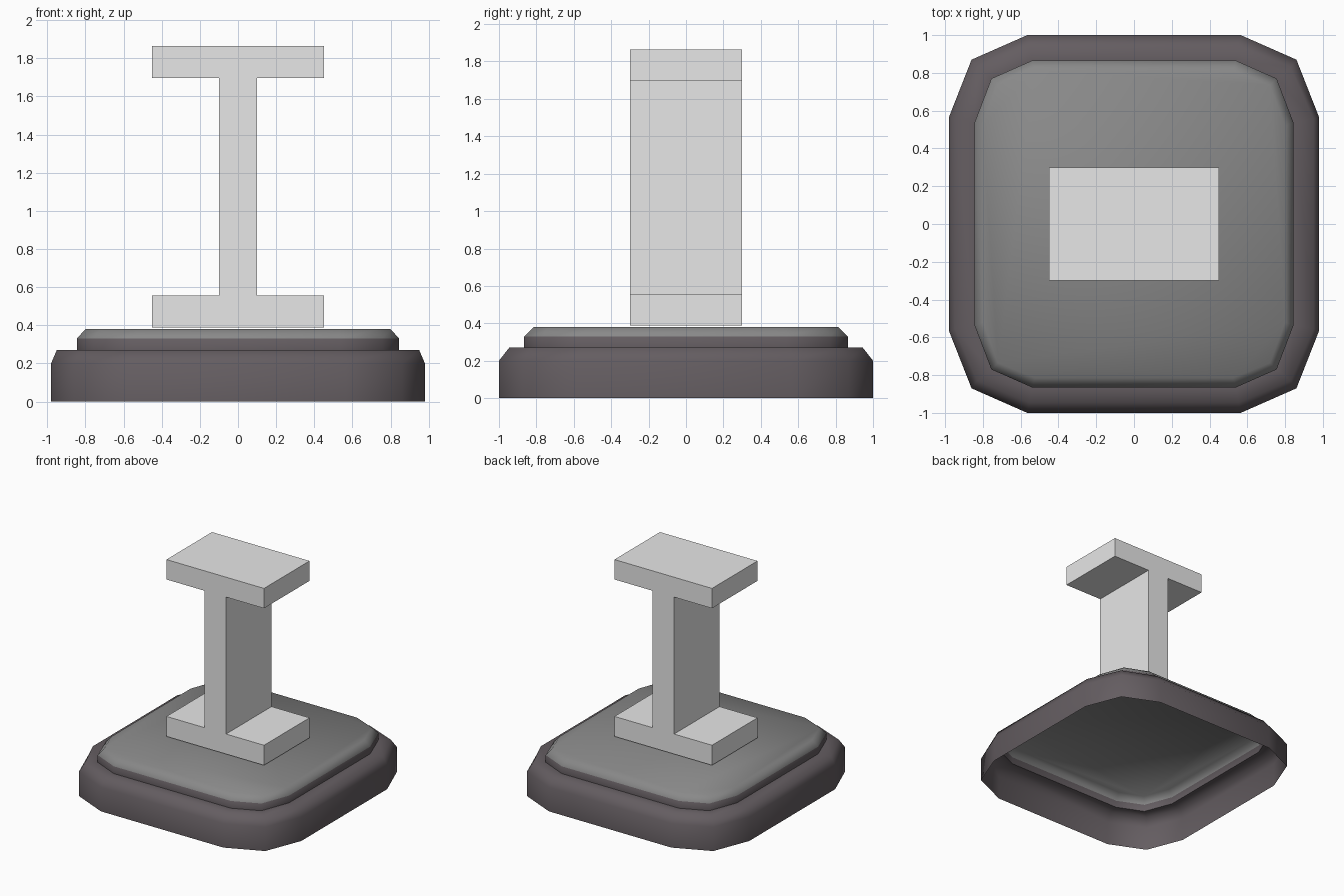
import bpy, bmesh, math

if "Cube" in bpy.data.objects:
    bpy.data.objects.remove(bpy.data.objects["Cube"])


def material(name, rgb):
    m = bpy.data.materials.new(name)
    m.diffuse_color = (*rgb, 1)
    m.use_nodes = True
    m.node_tree.nodes["Principled BSDF"].inputs["Base Color"].default_value = m.diffuse_color
    return m


dark = material("dark_plum_grey", (0.127, 0.109, 0.119))
grey = material("mid_grey", (0.25, 0.25, 0.25))
light = material("light_grey", (0.8, 0.8, 0.8))


def finish(bm, name, mats):
    me = bpy.data.meshes.new(name)
    bm.to_mesh(me)
    bm.free()
    for m in mats:
        me.materials.append(m)
    ob = bpy.data.objects.new(name, me)
    bpy.context.collection.objects.link(ob)
    return ob


def ring(bm, quarter, z):
    """Twelve-sided loop mirrored from three points of the first quadrant."""
    pts = list(quarter)
    pts += [(-x, y) for x, y in reversed(pts)]
    pts += [(-x, -y) for x, y in pts]
    return [bm.verts.new((x, y, z)) for x, y in pts]


# Hollow stepped base, open underneath
wide = [(0.98, 0.565), (0.86, 0.87), (0.565, 1.0)]
rim = [(0.95, 0.555), (0.83, 0.83), (0.555, 0.945)]
step = [(0.845, 0.535), (0.755, 0.77), (0.54, 0.865)]
top = [(0.80, 0.52), (0.72, 0.735), (0.525, 0.815)]
bm = bmesh.new()
levels = [(wide, 0), (wide, 0.2), (rim, 0.27), (step, 0.27), (step, 0.33), (top, 0.38)]
loops = [ring(bm, q, z) for q, z in levels]
for a, b in zip(loops, loops[1:]):
    for i in range(12):
        j = (i + 1) % 12
        bm.faces.new((a[i], a[j], b[j], b[i]))
bm.faces.new(loops[-1])
for f in bm.faces:  # grey cap above the step wall
    f.material_index = int(f.calc_center_median().z > 0.34)
base = finish(bm, "stepped_base", [dark, grey])
bpy.context.view_layer.objects.active = base
base.select_set(True)
bpy.ops.object.shade_smooth_by_angle(angle=math.radians(80))

# Upright beam: flanged profile extruded front to back
half = [(0.45, 0.388), (0.45, 0.555), (0.1, 0.555), (0.1, 1.697), (0.45, 1.697), (0.45, 1.863)]
outline = half + [(-x, z) for x, z in reversed(half)]
bm = bmesh.new()
face = bm.faces.new([bm.verts.new((x, -0.3, z)) for x, z in outline])
out = bmesh.ops.extrude_face_region(bm, geom=[face])
moved = [v for v in out["geom"] if isinstance(v, bmesh.types.BMVert)]
bmesh.ops.translate(bm, verts=moved, vec=(0, 0.6, 0))
if not face.is_valid or len(bm.faces) < 14:
    bm.faces.new([v for v in bm.verts if v.co.y < 0][:12])
bmesh.ops.recalc_face_normals(bm, faces=bm.faces[:])
finish(bm, "flanged_beam", [light])
